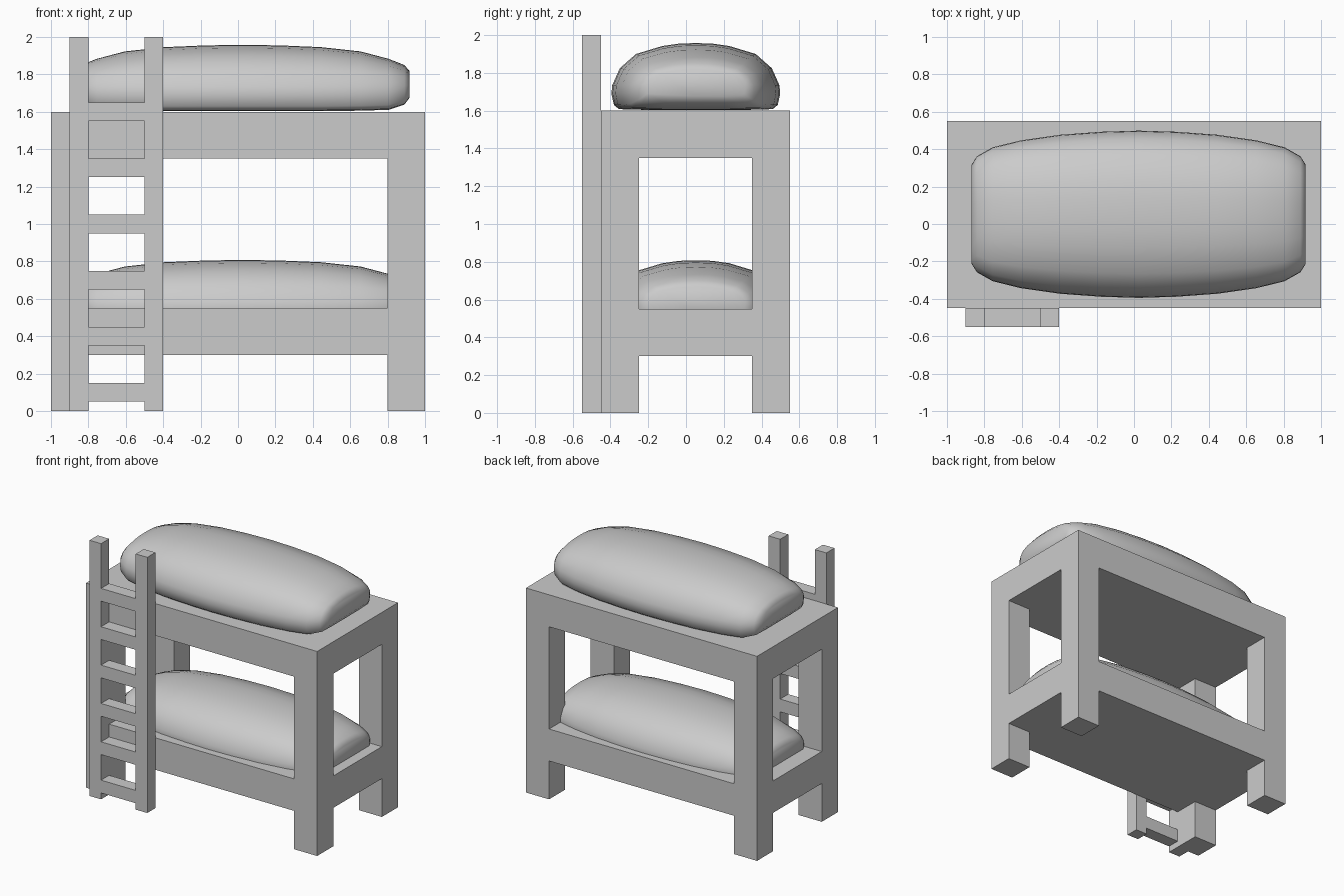
import bpy, bmesh
from itertools import product

if "Cube" in bpy.data.objects:
    bpy.data.objects.remove(bpy.data.objects["Cube"])

grey = bpy.data.materials.new("light_grey")
grey.diffuse_color = (0.6, 0.6, 0.6, 1)
grey.use_nodes = True
grey.node_tree.nodes["Principled BSDF"].inputs["Base Color"].default_value = grey.diffuse_color


def finish(bm, name, smooth=None):
    bmesh.ops.remove_doubles(bm, verts=bm.verts, dist=1e-5)
    bmesh.ops.recalc_face_normals(bm, faces=bm.faces)
    mesh = bpy.data.meshes.new(name)
    bm.to_mesh(mesh)
    bm.free()
    mesh.materials.append(grey)
    obj = bpy.data.objects.new(name, mesh)
    bpy.context.collection.objects.link(obj)
    if smooth:
        bpy.ops.object.select_all(action='DESELECT')
        obj.select_set(True)
        bpy.context.view_layer.objects.active = obj
        bpy.ops.object.shade_smooth_by_angle(angle=smooth)
    return obj


def cell_solid(name, xs, ys, zs, filled):
    """One closed skin around the filled cells of an uneven box grid."""
    bm = bmesh.new()
    axes = (xs, ys, zs)
    cells = {c for c in product(*(range(len(a) - 1) for a in axes)) if filled(*c)}
    for c in cells:
        for axis, side in product(range(3), (0, 1)):
            near = list(c)
            near[axis] += 2 * side - 1
            if tuple(near) in cells:
                continue
            u, v = (axis + 1) % 3, (axis + 2) % 3
            corners = []
            for du, dv in ((0, 0), (1, 0), (1, 1), (0, 1)):
                p = [0, 0, 0]
                p[axis] = axes[axis][c[axis] + side]
                p[u] = axes[u][c[u] + du]
                p[v] = axes[v][c[v] + dv]
                corners.append(bm.verts.new(p))
            bm.faces.new(corners)
    return finish(bm, name)


# Bed frame: four corner posts joined by two solid decks
cell_solid("bed_frame", (-1, -.8, .8, 1), (-.45, -.25, .35, .55),
           (0, .3, .55, 1.35, 1.6),
           lambda i, j, k: k in (1, 3) or (i != 1 and j != 1))

# Ladder: two rails and six evenly spaced rungs
rung_heights = [.05 + .3 * n + d for n in range(6) for d in (0, .1)]
cell_solid("ladder", (-.9, -.8, -.5, -.4), (-.55, -.45),
           [0] + rung_heights + [2],
           lambda i, j, k: i != 1 or k % 2 == 1)

# Mattress half section (sideways fraction, height from the seam)
SECTION = [(0, .208), (.2, .205), (.4, .192), (.71, .15), (.9, .075), (.99, -.015),
           (1, -.06), (.97, -.12), (.91, -.142), (.5, -.147), (0, -.147)]
# Half of the stations: distance from middle, half width, top scale, bottom scale
STATIONS = [(0, .447, 1, 1), (.2, .441, .985, 1), (.42, .425, .94, 1),
            (.63, .395, .83, .98), (.78, .358, .64, .95), (.865, .31, .48, .76),
            (.893, .265, .32, .5)]


def mattress(name, seam_z):
    bm = bmesh.new()
    ring = SECTION + [(-y, z) for y, z in SECTION[-2:0:-1]]
    stations = [(-d, *r) for d, *r in STATIONS[:0:-1]] + STATIONS
    loops = [[bm.verts.new((.025 + d, .052 + w * y, seam_z + z * (top if z > 0 else low)))
              for y, z in ring] for d, w, top, low in stations]
    for a, b in zip(loops, loops[1:]):
        for i in range(len(ring)):
            j = (i + 1) % len(ring)
            bm.faces.new((a[i], a[j], b[j], b[i]))
    bm.faces.new(loops[0])
    bm.faces.new(loops[-1])
    return finish(bm, name, smooth=1.0)


mattress("upper_mattress", 1.75)
mattress("lower_mattress", .6)
